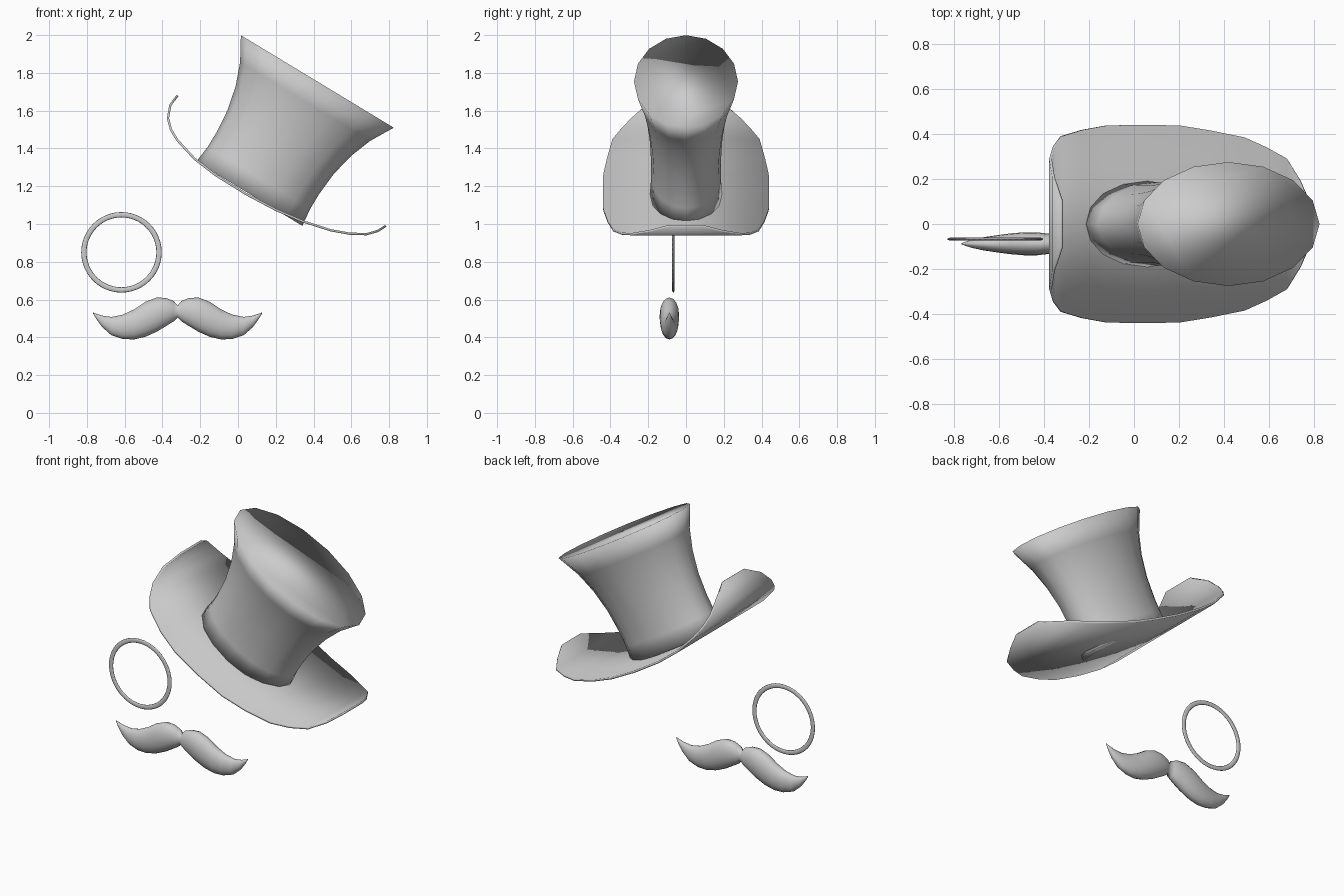
import bpy
from math import sin, cos, pi, atan2
from mathutils import Vector

if "Cube" in bpy.data.objects:
    bpy.data.objects.remove(bpy.data.objects["Cube"])


def make_object(name, verts, faces):
    mesh = bpy.data.meshes.new(name)
    mesh.from_pydata(verts, [], faces)
    mesh.shade_smooth()
    obj = bpy.data.objects.new(name, mesh)
    bpy.context.collection.objects.link(obj)
    return obj


def loft(name, rings, caps=True):
    """Skin a list of equal closed rings."""
    n = len(rings[0])
    verts = [v for ring in rings for v in ring]
    faces = [(i * n + j, i * n + (j + 1) % n, (i + 1) * n + (j + 1) % n, (i + 1) * n + j)
             for i in range(len(rings) - 1) for j in range(n)]
    if caps:
        faces += [tuple(reversed(range(n))), tuple(range(len(verts) - n, len(verts)))]
    return make_object(name, verts, faces)


# Crown: flared oval tube on a tilted axis, (height along axis, radius)
base, top = Vector((0.06, 0, 1.16)), Vector((0.42, 0, 1.755))
axis = (top - base).normalized()
side = Vector((axis.z, 0, -axis.x))
crown_profile = [(0, .328), (.10, .317), (.19, .317), (.32, .328),
                 (.45, .357), (.57, .402), (.695, .473)]
rings = []
for h, r in crown_profile:
    rings.append([base + axis * h + side * (r * cos(a)) + Vector((0, .582 * r * sin(a), 0))
                  for a in (2 * pi * k / 16 for k in range(16))])
loft("hat_crown", rings)

# Brim: curled sheet, (x, z, half width)
brim = [(-.32, 1.68, .10), (-.358, 1.63, .21), (-.371, 1.56, .29), (-.355, 1.50, .345),
        (-.322, 1.445, .39), (-.23, 1.345, .418), (-.12, 1.26, .438), (.04, 1.16, .44),
        (.20, 1.075, .438), (.34, 1.015, .415), (.49, .967, .385), (.59, .949, .34),
        (.68, .946, .29), (.74, .963, .19), (.782, .99, .09)]
verts = [(x, s * w, z) for x, z, w in brim for s in (-1, 1)]
faces = [(2 * i, 2 * i + 2, 2 * i + 3, 2 * i + 1) for i in range(len(brim) - 1)]
brim_obj = make_object("hat_brim", verts, faces)
thick = brim_obj.modifiers.new("thickness", 'SOLIDIFY')
thick.thickness = .012
thick.offset = 0

# Moustache: mirrored oval sections, (offset from centre, top z, bottom z, half depth)
half = [(0, .568, .505, .025), (.02, .592, .485, .035), (.06, .608, .46, .045),
        (.11, .611, .43, .051), (.17, .588, .403, .051), (.23, .548, .389, .046),
        (.29, .52, .391, .038), (.35, .508, .411, .029), (.40, .515, .455, .018),
        (.43, .525, .497, .009), (.447, .532, .526, .002)]
sections = [(-d, t, b, h) for d, t, b, h in reversed(half[1:])] + half
rings = [[(-.32 + d, -.088 + h * cos(a), (t + b) / 2 + (t - b) / 2 * sin(a))
          for a in (2 * pi * k / 16 for k in range(16))] for d, t, b, h in sections]
loft("moustache", rings)

# Monocle ring
bpy.ops.mesh.primitive_torus_add(location=(-.617, -.067, .85), rotation=(pi / 2, 0, 0),
                                 major_radius=.199, minor_radius=.014,
                                 major_segments=48, minor_segments=10)
monocle = bpy.context.object
monocle.name = "monocle_ring"
monocle.scale.z = .45
bpy.ops.object.shade_smooth()
